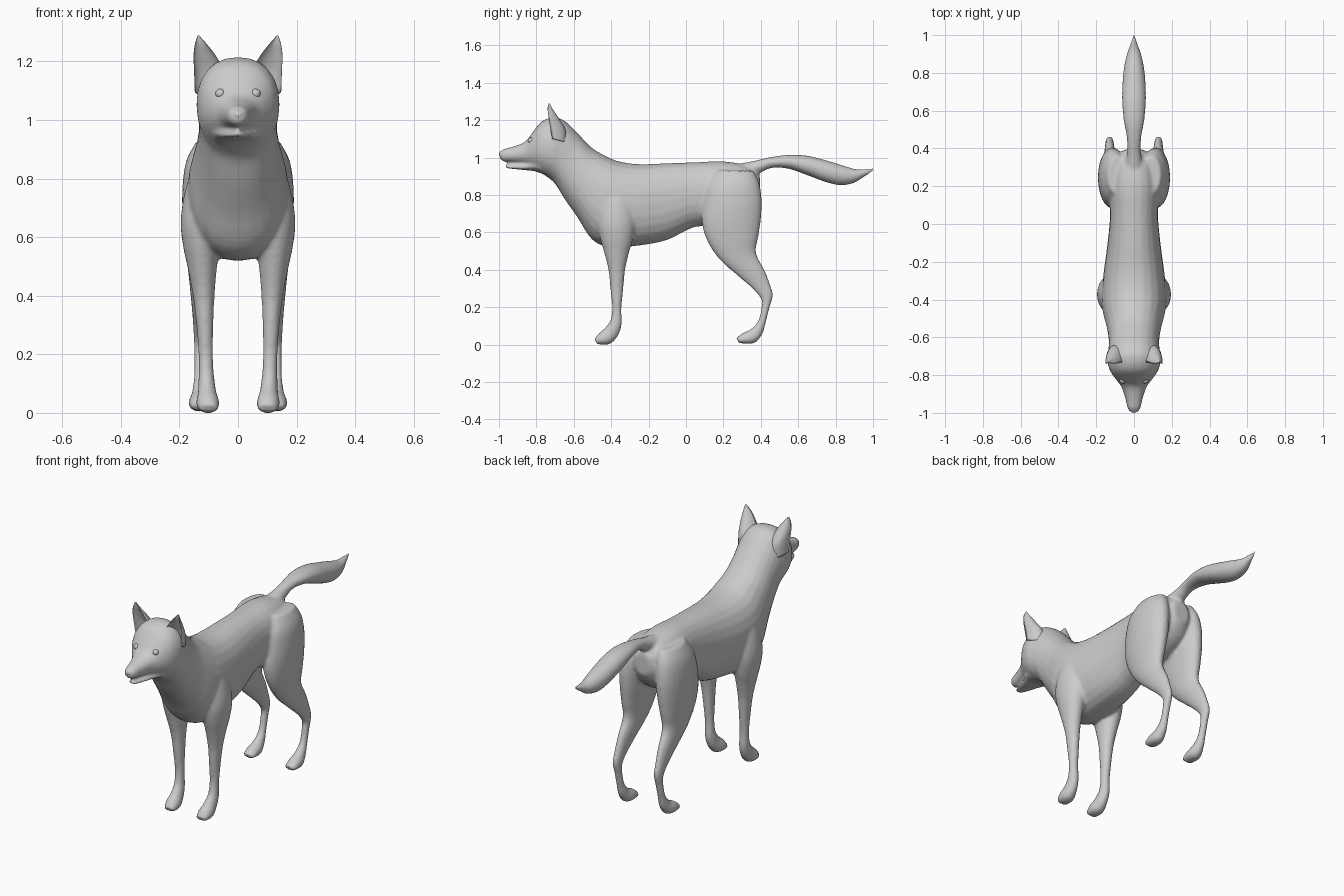
import bpy, bmesh, math
from mathutils import Vector

fur = bpy.data.materials.new("grey fur")
fur.diffuse_color = (0.6, 0.6, 0.6, 1)


def spline(rows, steps):
    """Catmull-Rom through the section rows, so lofts pass through every one."""
    out = []
    for i in range(len(rows) - 1):
        p = [rows[max(0, min(len(rows) - 1, i + k))] for k in (-1, 0, 1, 2)]
        for s in range(steps):
            t = s / steps
            out.append([0.5 * (2 * b + (c - a) * t + (2 * a - 5 * b + 4 * c - d) * t * t
                               + (3 * b - a - 3 * c + d) * t ** 3) for a, b, c, d in zip(*p)])
    return out + [list(rows[-1])]


def loft(bm, rows, side=1, power=1.0, dent=None, steps=4, n=24):
    """Rows: first edge (y, z), opposite edge (y, z), centre x, half width."""
    rings = []
    for y0, z0, y1, z1, cx, w in spline(rows, steps):
        a, b = Vector((0, y0, z0)), Vector((0, y1, z1))
        ring = []
        for k in range(n):
            t = 2 * math.pi * k / n
            c, s = math.cos(t), math.sin(t)
            u = math.copysign(abs(c) ** power, c)
            v = math.copysign(abs(s) ** power, s)
            if dent is None:
                p = a.lerp(b, 0.5 - 0.5 * u)
            else:                                  # crescent, hollow on the first edge
                p = a.lerp(b, -u if u < 0 else u * dent)
            ring.append(bm.verts.new((side * (cx + max(w, 0.002) * v), p.y, p.z)))
        rings.append(ring)
    for r, q in zip(rings, rings[1:]):
        for k in range(n):
            bm.faces.new((r[k], r[(k + 1) % n], q[(k + 1) % n], q[k]))
    bm.faces.new(rings[0])
    bm.faces.new(rings[-1])


def finish(bm, name):
    bmesh.ops.recalc_face_normals(bm, faces=bm.faces)
    for f in bm.faces:
        f.smooth = True
    me = bpy.data.meshes.new(name)
    bm.to_mesh(me)
    bm.free()
    me.materials.append(fur)
    ob = bpy.data.objects.new(name, me)
    bpy.context.collection.objects.link(ob)
    return ob


def centred(rows):
    return [(a, b, c, d, 0, w) for a, b, c, d, w in rows]


# Trunk, neck and head down to the upper muzzle: top edge, bottom edge, half width
trunk = centred([
    (.395, .90, .395, .78, .05), (.33, .955, .33, .69, .11), (.20, .98, .20, .63, .135),
    (.05, .975, .05, .63, .127), (-.10, .97, -.10, .56, .14), (-.25, .965, -.25, .53, .16),
    (-.36, .98, -.40, .52, .172), (-.43, 1.01, -.50, .56, .165), (-.50, 1.05, -.58, .68, .146),
    (-.57, 1.12, -.65, .78, .134), (-.64, 1.19, -.70, .86, .136), (-.70, 1.215, -.74, .895, .142),
    (-.77, 1.195, -.78, .92, .128), (-.82, 1.135, -.82, .945, .098), (-.86, 1.085, -.86, .965, .068),
    (-.92, 1.06, -.92, .975, .047), (-.975, 1.045, -.975, .98, .034), (-1.0, 1.025, -.995, .995, .016)])
jaw = centred([(-.74, .98, -.74, .90, .09), (-.80, .985, -.80, .925, .082), (-.85, .968, -.85, .932, .058),
               (-.91, .960, -.91, .938, .040), (-.955, .957, -.955, .943, .025), (-.97, .957, -.97, .95, .01)])
tail = centred([
    (.27, .965, .33, .89, .05), (.36, .982, .40, .92, .037), (.45, 1.002, .46, .945, .038),
    (.55, 1.015, .55, .94, .055), (.65, 1.01, .65, .905, .063), (.75, .985, .75, .868, .061),
    (.84, .958, .83, .852, .052), (.91, .938, .90, .865, .036), (.96, .94, .95, .895, .018),
    (1.0, .947, 1.0, .925, .004)])
# Legs: front edge, back edge, centre x, half width
front_leg = [
    (-.46, .86, -.31, .86, .10, .05), (-.47, .75, -.28, .75, .11, .073), (-.475, .65, -.27, .65, .122, .074),
    (-.46, .57, -.285, .56, .125, .062), (-.44, .50, -.305, .49, .122, .05), (-.415, .40, -.325, .40, .117, .037),
    (-.405, .30, -.335, .30, .113, .029), (-.395, .20, -.345, .19, .110, .025), (-.405, .13, -.343, .11, .108, .027),
    (-.435, .088, -.365, .045, .105, .032), (-.465, .062, -.41, .002, .103, .040), (-.49, .03, -.475, .002, .101, .030)]
hind_leg = [
    (.16, .93, .36, .93, .09, .05), (.11, .85, .39, .87, .105, .072), (.09, .75, .405, .78, .113, .077),
    (.085, .65, .402, .68, .118, .071), (.115, .55, .388, .58, .122, .058), (.18, .455, .375, .49, .124, .045),
    (.28, .365, .42, .40, .127, .033), (.36, .295, .447, .33, .129, .025), (.402, .24, .465, .265, .130, .021),
    (.402, .19, .446, .195, .130, .020), (.385, .125, .428, .125, .130, .021), (.345, .082, .410, .06, .130, .027),
    (.305, .063, .365, .008, .131, .038), (.268, .035, .285, .008, .131, .031)]

# One continuous skin from the overlapping lofts
bm = bmesh.new()
loft(bm, trunk, power=0.9)
loft(bm, jaw)
loft(bm, tail)
for side in (1, -1):
    loft(bm, front_leg, side)
    loft(bm, hind_leg, side)
body = finish(bm, "body")
remesh = body.modifiers.new("merge", 'REMESH')
remesh.mode = 'VOXEL'
remesh.voxel_size = 0.009
remesh.use_smooth_shade = True
smooth = body.modifiers.new("soften", 'SMOOTH')
smooth.factor, smooth.iterations = 0.5, 5

# Hollow pointed ears
ear = [(-.715, 1.10, -.64, 1.08, .100, .048), (-.728, 1.17, -.645, 1.15, .101, .049),
       (-.735, 1.22, -.68, 1.21, .114, .038), (-.74, 1.26, -.71, 1.255, .127, .020),
       (-.735, 1.288, -.728, 1.288, .135, .003)]
for side, label in ((1, "left"), (-1, "right")):
    bm = bmesh.new()
    loft(bm, ear, side, dent=0.45)
    finish(bm, label + "_ear")

    # Eyeball
    bm = bmesh.new()
    bmesh.ops.create_uvsphere(bm, u_segments=16, v_segments=10, radius=0.017)
    bmesh.ops.translate(bm, verts=bm.verts, vec=(side * .060, -.828, 1.09))
    finish(bm, label + "_eye")

# Nose pad
bm = bmesh.new()
bmesh.ops.create_uvsphere(bm, u_segments=16, v_segments=10, radius=0.022)
bmesh.ops.scale(bm, verts=bm.verts, vec=(1, .8, .8))
bmesh.ops.translate(bm, verts=bm.verts, vec=(0, -.982, 1.018))
finish(bm, "nose")
